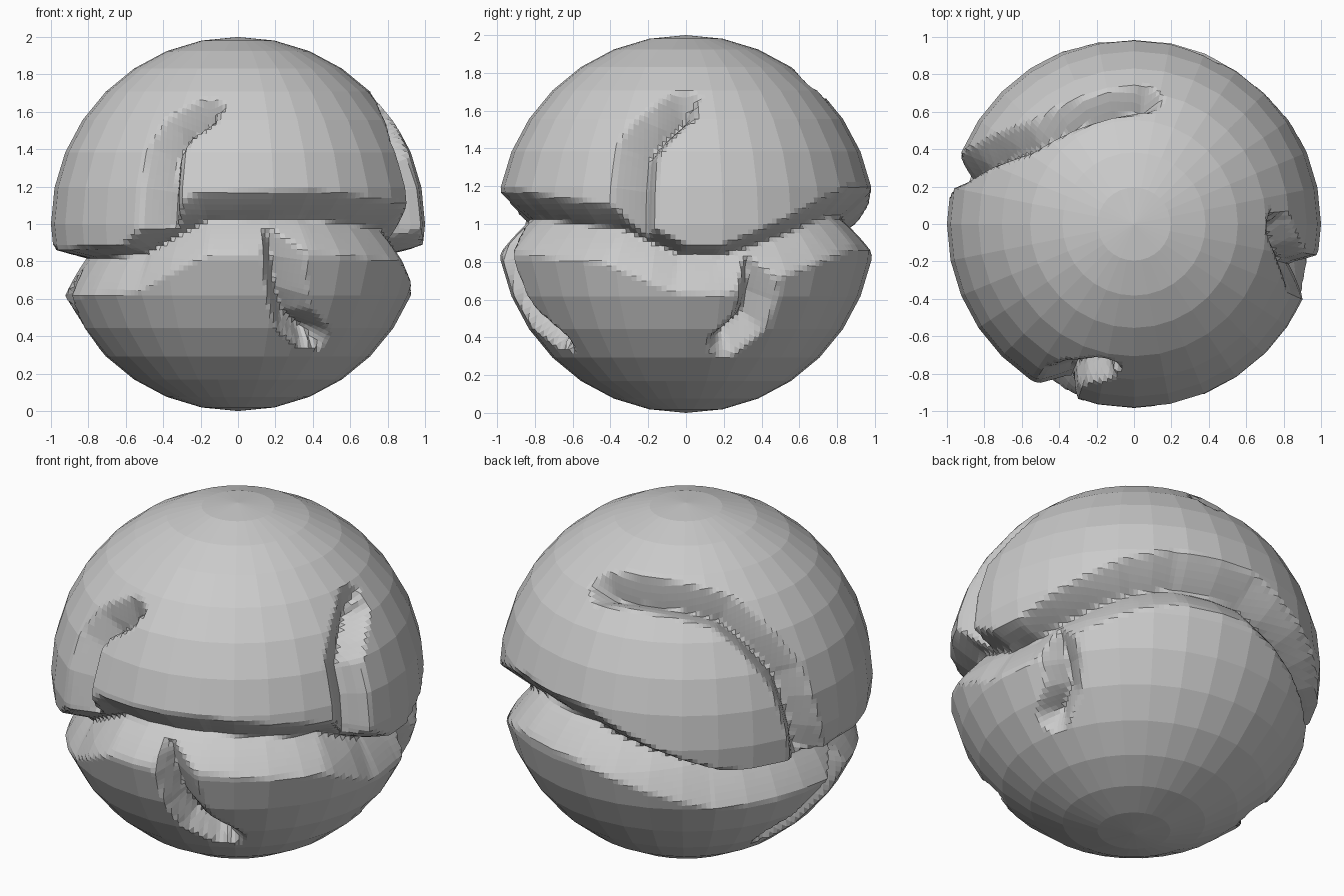
import bpy, bmesh
from math import sin, cos, sqrt, radians
from mathutils import Vector

if "Cube" in bpy.data.objects:
    bpy.data.objects.remove(bpy.data.objects["Cube"])


def on_sphere(lon, z):
    """Unit direction: lon 0 = front, 90 = right; z measured from the ground."""
    h = z - 1
    r = sqrt(1 - h * h)
    return Vector((r * sin(radians(lon)), -r * cos(radians(lon)), h))


segments = []


def add_crack(depth, left, right, *pts):
    """Crack along (longitude, height) points; widths lie left and right of travel."""
    def width(i):
        if left is None:                      # main crack: wider lip where it runs high
            return 0.08 + 0.3 * max(0, pts[i][1] - 0.8)
        return left * (1 - 0.25 * i / (len(pts) - 1))
    for i in range(len(pts) - 1):
        a, b = on_sphere(*pts[i]), on_sphere(*pts[i + 1])
        segments.append((a, b - a, a.cross(b), depth, right, width(i), width(i + 1)))


# Main crack: low on the left, high at the front, dipping at the right, high at the back
add_crack(0.18, None, 0.18, (-135, .79), (-90, .79), (-60, .79), (-37, .81), (-20, .95),
          (-11, 1.02), (25, 1.03), (66, .97), (88, .81), (101, .8), (139, 1.0),
          (154, 1.05), (180, 1.03), (207, .88), (225, .79))
# Upper branches: front left, right, back left
add_crack(0.15, 0.16, 0.07, (-22, 1.0), (-23, 1.38), (-20, 1.5), (-12, 1.58))
add_crack(0.15, 0.18, 0.08, (76, .95), (76, 1.38), (81, 1.5), (89, 1.6))
add_crack(0.15, 0.12, 0.11, (-103, .85), (-110, 1.34), (-118, 1.53), (-129, 1.68),
          (-153, 1.74), (-184, 1.73))
# Lower branches: front, right, left
add_crack(0.15, 0.18, 0.06, (10, .95), (14, .6), (18, .47), (28, .38))
add_crack(0.15, 0.13, 0.1, (112, .78), (114, .6), (113, .47), (106, .37))
add_crack(0.12, 0.1, 0.1, (-80, .7), (-86, .5), (-105, .28))


def crack_depth(p):
    """Deepest V-shaped cut at a direction p on the sphere."""
    best = 0.0
    for a, ab, n, depth, right, w0, w1 in segments:
        t = min(1, max(0, (p - a).dot(ab) / ab.length_squared))
        width = w0 + (w1 - w0) * t if p.dot(n) > 0 else right
        dist = (p - (a + ab * t).normalized()).length
        best = max(best, depth * (1 - dist / width))
    return best


# Faceted ball, diced finely between the polar caps without rounding its facets
bm = bmesh.new()
bmesh.ops.create_uvsphere(bm, u_segments=32, v_segments=16, radius=1)
band = [e for e in bm.edges if all(abs(v.co.z) < 0.87 for v in e.verts)]
bmesh.ops.subdivide_edges(bm, edges=band, cuts=6, use_grid_fill=True)

# Sink the cracks towards the centre
for v in bm.verts:
    if abs(v.co.z) < 0.86:
        v.co *= 1 - crack_depth(v.co.normalized())
bmesh.ops.translate(bm, verts=bm.verts, vec=(0, 0, 1))
bmesh.ops.recalc_face_normals(bm, faces=bm.faces)

mesh = bpy.data.meshes.new("cracked_ball")
bm.to_mesh(mesh)
bm.free()
ball = bpy.data.objects.new("cracked_ball", mesh)
bpy.context.collection.objects.link(ball)
